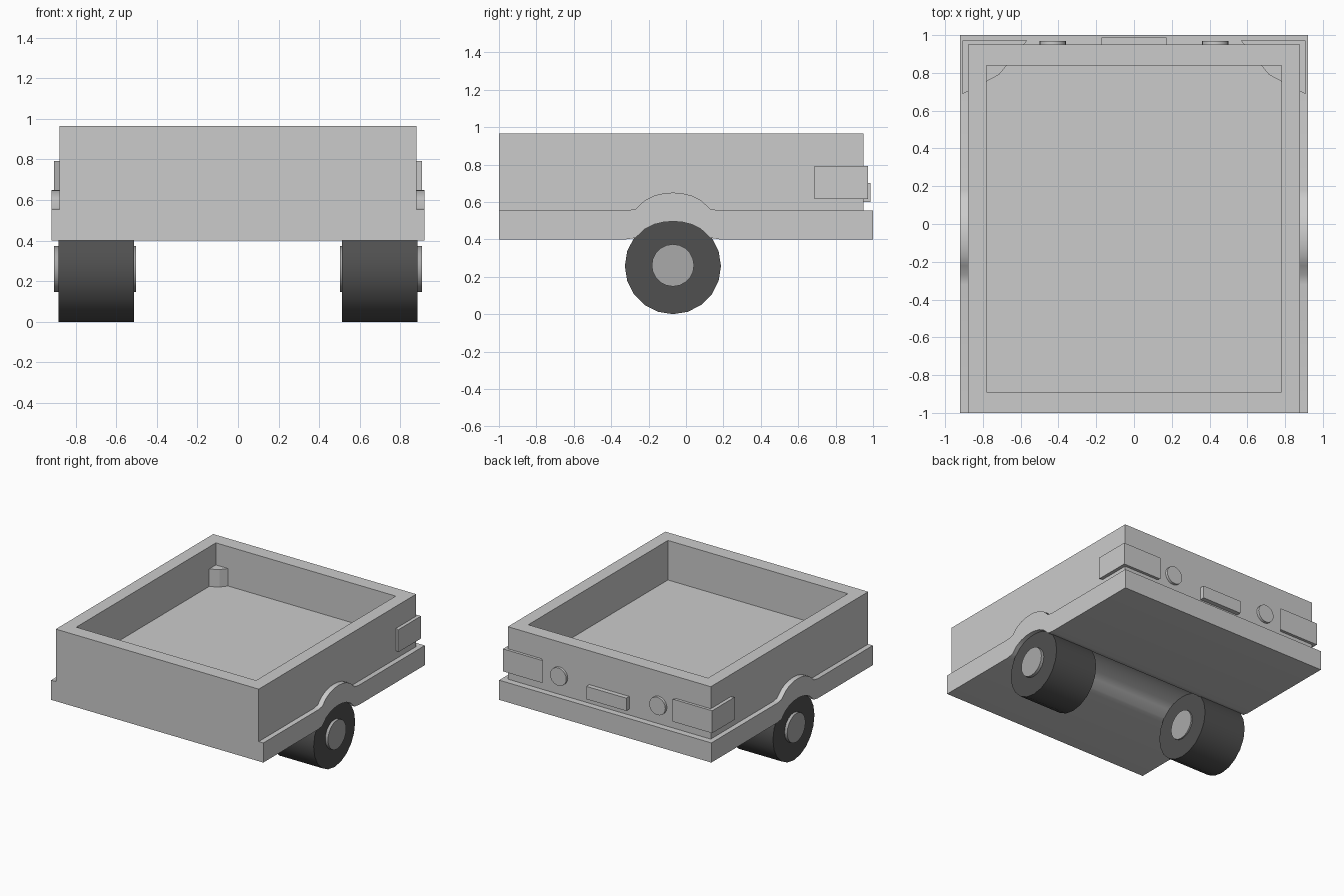
import bpy, bmesh
from math import radians, pi

if "Cube" in bpy.data.objects:
    bpy.data.objects.remove(bpy.data.objects["Cube"])


def material(name, v):
    m = bpy.data.materials.new(name)
    m.diffuse_color = (v, v, v, 1)
    m.use_nodes = True
    m.node_tree.nodes["Principled BSDF"].inputs["Base Color"].default_value = m.diffuse_color
    return m


rubber = material("rubber", 0.08)
metal = material("hub_metal", 0.4)


def finish(name, bm, mat=None, smooth=None):
    bmesh.ops.recalc_face_normals(bm, faces=bm.faces[:])
    me = bpy.data.meshes.new(name)
    bm.to_mesh(me)
    bm.free()
    ob = bpy.data.objects.new(name, me)
    bpy.context.collection.objects.link(ob)
    if mat:
        me.materials.append(mat)
    if smooth:
        bpy.ops.object.select_all(action='DESELECT')
        ob.select_set(True)
        bpy.context.view_layer.objects.active = ob
        bpy.ops.object.shade_smooth_by_angle(angle=radians(smooth))
    return ob


def prism(points, offset):
    """Extrude a closed outline of 3D points along an offset."""
    bm = bmesh.new()
    face = bm.faces.new([bm.verts.new(p) for p in points])
    new = bmesh.ops.extrude_face_region(bm, geom=[face], use_keep_orig=True)["geom"]
    bmesh.ops.translate(bm, vec=offset,
                        verts=[v for v in new if isinstance(v, bmesh.types.BMVert)])
    return bm


def box(lo, hi):
    pts = [(lo[0], lo[1], lo[2]), (hi[0], lo[1], lo[2]),
           (hi[0], hi[1], lo[2]), (lo[0], hi[1], lo[2])]
    return prism(pts, (0, 0, hi[2] - lo[2]))


def cylinder(name, center, radius, depth, axis, sides, mat=None):
    bpy.ops.mesh.primitive_cylinder_add(
        vertices=sides, radius=radius, depth=depth, location=center,
        rotation=(0, pi / 2, 0) if axis == 'x' else (pi / 2, 0, 0))
    ob = bpy.context.object
    ob.name = name
    if mat:
        ob.data.materials.append(mat)
    bpy.ops.object.shade_smooth_by_angle(angle=radians(30))
    return ob


# Chassis: a full-width slab that arches over the wheels
axle_y = -0.07
half = [(0.25, 0.0), (0.2, 0.008), (0.15, 0.055), (0.1, 0.08), (0.05, 0.092)]
arch = [(axle_y - d, h) for d, h in half] + [(axle_y, 0.096)]
arch += [(axle_y + d, h) for d, h in reversed(half)]
line = [(-1.0, 0.0)] + arch + [(1.0, 0.0)]
outline = [(-0.92, y, 0.554 + h) for y, h in line]
outline += [(-0.92, y, 0.4 + h) for y, h in reversed(line)]
finish("chassis", prism(outline, (1.84, 0, 0)), smooth=50)

# Cargo tub: box with an inset, sunken floor
bm = box((-0.88, -1.0, 0.553), (0.88, 0.95, 0.965))
bm.normal_update()
top = max(bm.faces, key=lambda f: f.calc_center_median().z)
bmesh.ops.inset_individual(bm, faces=[top], thickness=0.1)
for v in top.verts:
    v.co.x = 0.78 if v.co.x > 0 else -0.78
    v.co.y = 0.84 if v.co.y > 0 else -0.89
floor = bmesh.ops.extrude_discrete_faces(bm, faces=[top])["faces"][0]
for v in floor.verts:
    v.co.z = 0.655
finish("cargo_tub", bm)

# Number plate panel on the tail
finish("rear_plate", box((-0.173, 0.93, 0.6), (0.173, 0.987, 0.7)))

for s, side in ((-1, "left"), (1, "right")):
    # Wrap-around tail lights, whose inner wedge pokes into the tub
    corner = [(0.907, 0.972), (0.565, 0.972), (0.715, 0.79), (0.907, 0.688)]
    finish("tail_light_" + side,
           prism([(s * x, y, 0.616) for x, y in corner], (0, 0, 0.176)))
    # Round reflectors
    cylinder("reflector_" + side, (s * 0.43, 0.95, 0.70), 0.07, 0.04, 'y', 20)
    # Wheels and hubs
    cylinder("wheel_" + side, (s * 0.699, axle_y, 0.257), 0.257, 0.372, 'x', 20, rubber)
    cylinder("hub_" + side, (s * 0.705, axle_y, 0.261), 0.113, 0.406, 'x', 20, metal)
